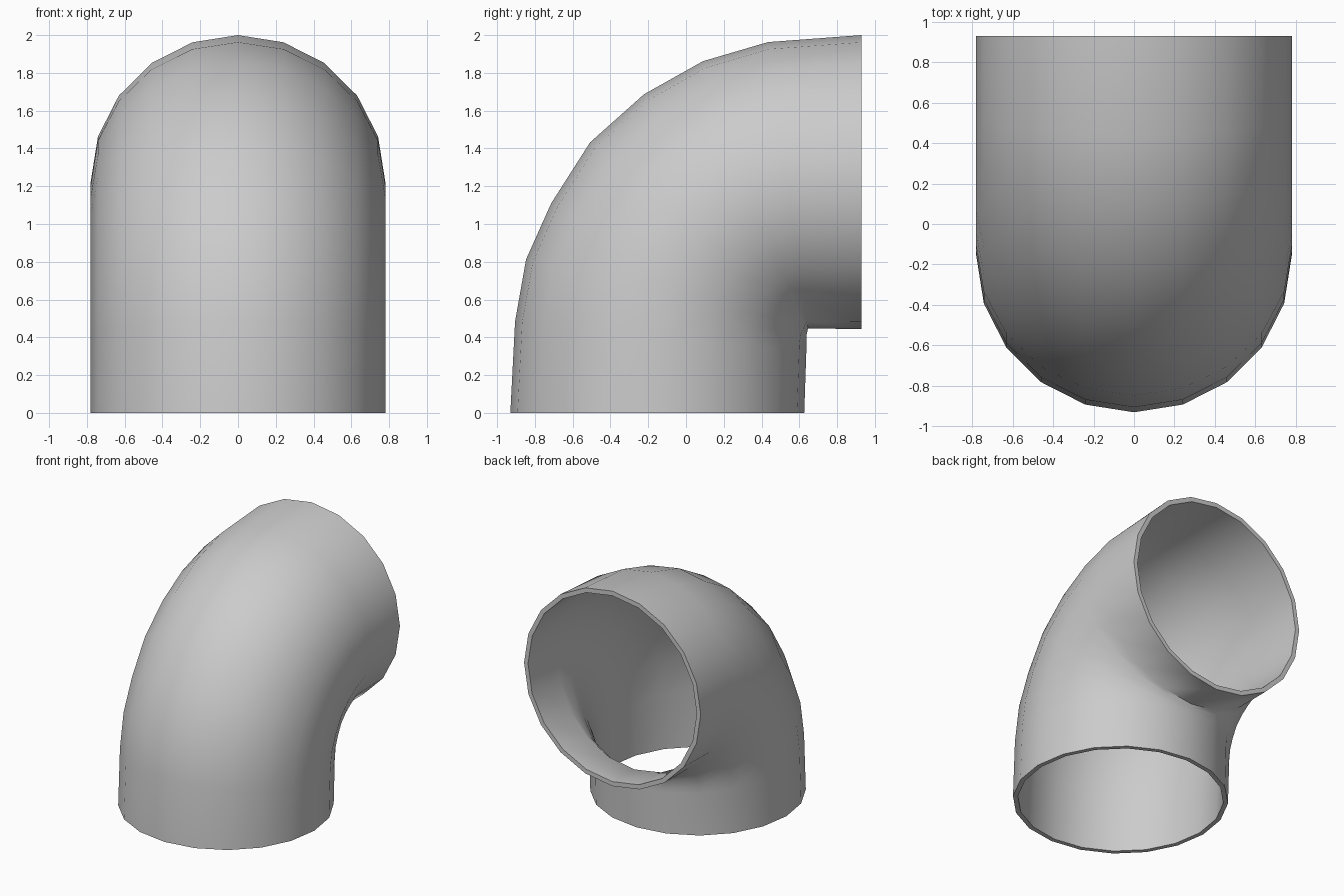
import bpy
import bmesh
from math import cos, sin, pi, radians
from mathutils import Vector

cube = bpy.data.objects.get("Cube")
if cube:
    bpy.data.objects.remove(cube, do_unlink=True)

SIDES = 20

# Each ring: outer-bend point and inner-bend point as (y, z)
SKIN = [
    ((-0.93, 0.0), (0.626, 0.0)),
    ((-0.905, 0.483), (0.637, 0.325)),
    ((-0.847, 0.812), (0.637, 0.355)),
    ((-0.714, 1.109), (0.637, 0.37)),
    ((-0.508, 1.432), (0.637, 0.39)),
    ((-0.222, 1.687), (0.637, 0.405)),
    ((0.09, 1.862), (0.64, 0.42)),
    ((0.434, 1.963), (0.646, 0.447)),
    ((0.928, 2.0), (0.928, 0.444)),
]
BORE = [
    ((-0.894, 0.0), (0.592, 0.0)),
    ((-0.869, 0.48), (0.60, 0.33)),
    ((-0.812, 0.80), (0.60, 0.36)),
    ((-0.682, 1.092), (0.603, 0.378)),
    ((-0.481, 1.408), (0.607, 0.40)),
    ((-0.201, 1.658), (0.615, 0.425)),
    ((0.104, 1.828), (0.628, 0.45)),
    ((0.44, 1.927), (0.648, 0.47)),
    ((0.928, 1.963), (0.928, 0.48)),
]

grey = bpy.data.materials.new("light grey")
grey.use_nodes = True
colour = (0.6, 0.6, 0.6, 1.0)
grey.diffuse_color = colour
grey.node_tree.nodes["Principled BSDF"].inputs["Base Color"].default_value = colour

bm = bmesh.new()


def add_ring(outer, inner, half_width):
    a, b = Vector((0, *outer)), Vector((0, *inner))
    centre, arm = (a + b) / 2, (a - b) / 2
    side = Vector((half_width, 0, 0))
    angles = [2 * pi * i / SIDES for i in range(SIDES)]
    return [bm.verts.new(centre + arm * cos(t) + side * sin(t)) for t in angles]


# Outer skin, end rim, bore and base rim form one closed loop of rings
skin = [add_ring(o, i, 0.78) for o, i in SKIN]
bore = [add_ring(o, i, 0.745) for o, i in BORE]
loop = skin + bore[::-1]
for first, second in zip(loop, loop[1:] + loop[:1]):
    for i in range(SIDES):
        j = (i + 1) % SIDES
        bm.faces.new((first[i], first[j], second[j], second[i]))

mesh = bpy.data.meshes.new("pipe_elbow")
bm.to_mesh(mesh)
bm.free()
mesh.materials.append(grey)
elbow = bpy.data.objects.new("pipe_elbow", mesh)
bpy.context.collection.objects.link(elbow)

# Smooth walls with crisp rims
bpy.ops.object.select_all(action="DESELECT")
elbow.select_set(True)
bpy.context.view_layer.objects.active = elbow
bpy.ops.object.shade_smooth_by_angle(angle=radians(60))
